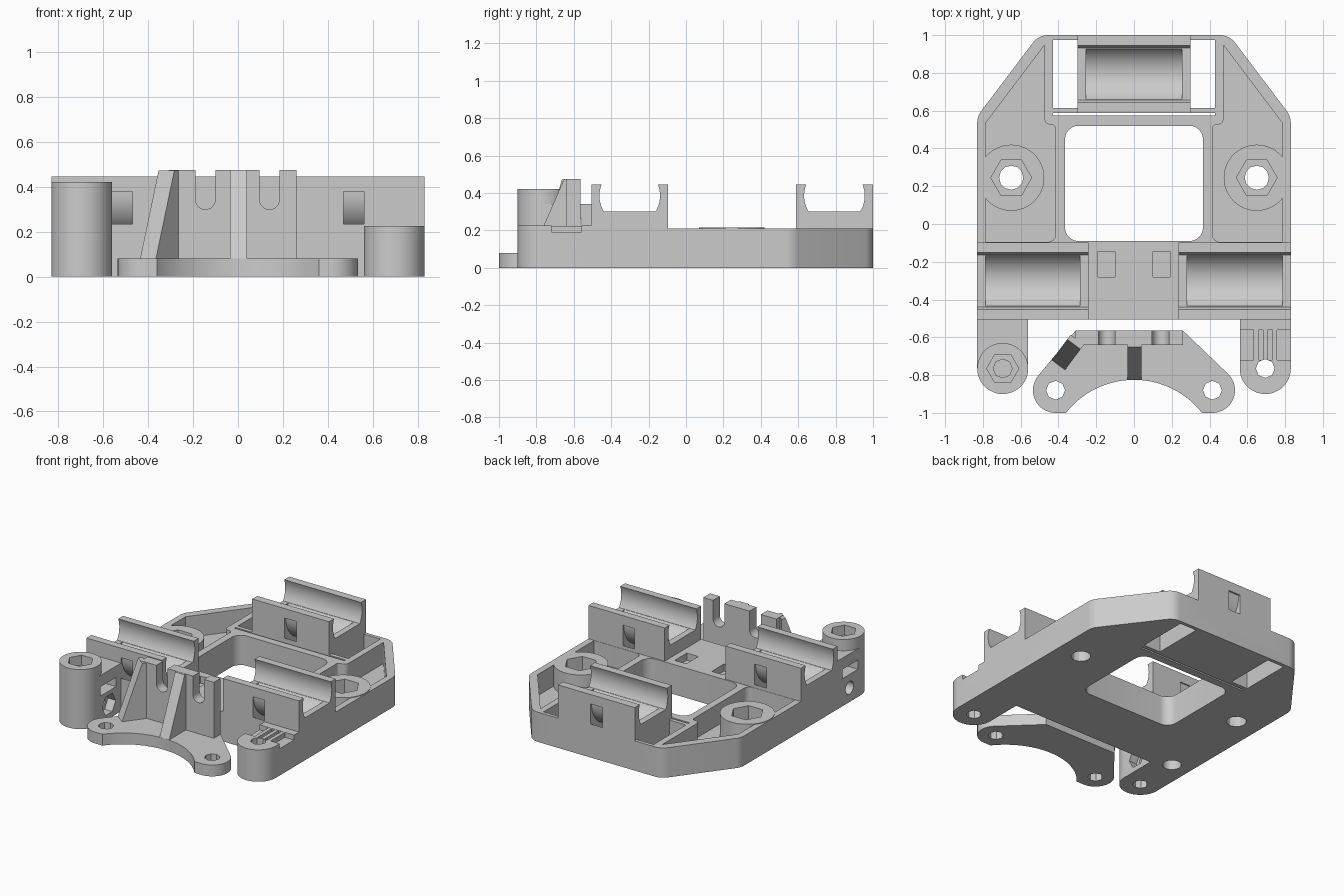
import bpy, bmesh, math
from mathutils import Vector

if "Cube" in bpy.data.objects:
    bpy.data.objects.remove(bpy.data.objects["Cube"])

grey = bpy.data.materials.new("plain_grey")
grey.diffuse_color = (0.6, 0.6, 0.6, 1)
grey.use_nodes = True
grey.node_tree.nodes["Principled BSDF"].inputs["Base Color"].default_value = grey.diffuse_color


def prism(name, pts, lo, hi, axis='Z'):
    """Extrude a profile: (x, y) along Z, or (y, z) along X, or (x, z) along Y."""
    place = {'Z': lambda a, b, t: (a, b, t), 'X': lambda a, b, t: (t, a, b),
             'Y': lambda a, b, t: (a, t, b)}[axis]
    bm = bmesh.new()
    ends = [[bm.verts.new(place(a, b, t)) for a, b in pts] for t in (lo, hi)]
    for ring in ends:
        bm.faces.new(ring)
    n = len(pts)
    for i in range(n):
        j = (i + 1) % n
        bm.faces.new((ends[0][i], ends[0][j], ends[1][j], ends[1][i]))
    bmesh.ops.recalc_face_normals(bm, faces=bm.faces)
    mesh = bpy.data.meshes.new(name)
    bm.to_mesh(mesh)
    bm.free()
    mesh.materials.append(grey)
    ob = bpy.data.objects.new(name, mesh)
    bpy.context.collection.objects.link(ob)
    return ob


def arc(cx, cy, r, a0, a1, n):
    return [(cx + r * math.cos(math.radians(a0 + (a1 - a0) * i / n)),
             cy + r * math.sin(math.radians(a0 + (a1 - a0) * i / n))) for i in range(n + 1)]


def circle(cx, cy, r, n=48):
    return arc(cx, cy, r, 0, 360, n)[:-1]


def rect(x0, x1, y0, y1):
    return [(x0, y0), (x1, y0), (x1, y1), (x0, y1)]


def rounded(corners, n=6):
    """Fillet a polygon given as (x, y, radius)."""
    out = []
    for i, (x, y, r) in enumerate(corners):
        p = Vector((x, y))
        if r == 0:
            out.append((x, y))
            continue
        a = (Vector(corners[i - 1][:2]) - p).normalized()
        b = (Vector(corners[(i + 1) % len(corners)][:2]) - p).normalized()
        half = a.angle(b) / 2
        c = p + (a + b).normalized() * (r / math.sin(half))
        u = p + a * (r / math.tan(half)) - c
        v = p + b * (r / math.tan(half)) - c
        out += [tuple(c + u.lerp(v, k / n).normalized() * r) for k in range(n + 1)]
    return out


def mirror(pts, s):
    return [(s * x, y) for x, y in pts]


def combine(target, op, tools):
    for tool in tools:
        mod = target.modifiers.new("op", 'BOOLEAN')
        mod.operation, mod.solver, mod.object = op, 'EXACT', tool
        bpy.context.view_layer.objects.active = target
        bpy.ops.object.modifier_apply(modifier=mod.name)
        bpy.data.objects.remove(tool)


def add(target, *a):
    combine(target, 'UNION', [prism("tool", *a)])


def cut(target, *a):
    combine(target, 'DIFFERENCE', [prism("tool", *a)])


# Carriage plate with chamfered, rounded back corners
half = [(0.83, -0.505, 0), (0.83, 0.57, 0.1), (0.505, 1.0, 0.1)]
carriage = prism("carriage", rounded(half + [(-x, y, r) for x, y, r in half[::-1]]), 0, 0.21)

# Side pockets, bosses and light windows beside the rear holder
pocket = rounded([(0.785, -0.095, 0), (0.785, 0.535, 0), (0.475, 0.945, 0),
                  (0.475, 0.525, 0.035), (0.415, 0.525, 0.02), (0.415, -0.095, 0.04)])
for s in (-1, 1):
    cut(carriage, mirror(pocket, s), 0.06, 0.4)
    add(carriage, circle(s * 0.65, 0.245, 0.175), 0.02, 0.214)
    cut(carriage, circle(s * 0.65, 0.245, 0.108, 6), 0.1, 0.4)
    cut(carriage, circle(s * 0.65, 0.245, 0.064, 12), -0.1, 0.3)
    cut(carriage, mirror(rect(0.3, 0.43, 0.615, 0.975), s), -0.1, 0.3)
cut(carriage, rounded([(-0.365, -0.09, 0.07), (0.365, -0.09, 0.07),
                       (0.365, 0.52, 0.07), (-0.365, 0.52, 0.07)]), -0.1, 0.3)
cut(carriage, rect(-0.43, 0.43, 0.574, 0.587), -0.1, 0.3)

# Bearing holders: block, end lips, bearing trough and cable tie channel
for x0, x1, y0, y1 in ((-0.83, -0.24, -0.505, -0.097), (0.235, 0.83, -0.505, -0.097),
                       (-0.3, 0.3, 0.587, 1.0)):
    xm, ym, zc = (x0 + x1) / 2, (y0 + y1) / 2, 0.385
    add(carriage, rect(x0, x1, y0, y1), 0.1, 0.445)
    lip = [p for p in circle(ym, zc, 0.162, 64) if p[1] > 0.3]
    dy = math.sqrt(0.162 ** 2 - (zc - 0.3) ** 2)
    k = next(i for i in range(64) if circle(ym, zc, 0.162, 64)[i][1] <= 0.3)
    lip[k:k] = [(ym - dy, 0.3), (ym + dy, 0.3)]
    cut(carriage, lip, x0 - 0.02, x1 + 0.02, 'X')
    cut(carriage, circle(ym, zc, 0.159, 64), x0 + 0.045, x1 - 0.045, 'X')
    ring = arc(ym, 0.378, 0.25, 180, 360, 32) + arc(ym, 0.378, 0.195, 360, 180, 32)
    tie = xm if abs(xm) < 0.1 else math.copysign(0.515, xm)
    cut(carriage, ring, tie - 0.046, tie + 0.046, 'X')

# Shallow slots in the bridge between the front holders
for s in (-1, 1):
    cut(carriage, mirror(rect(0.1, 0.19, -0.28, -0.145), s), 0.16, 0.4)

# Left lug: tall screw post, belt slot and cross hole with nut trap
add(carriage, rect(-0.83, -0.56, -0.765, -0.5), 0, 0.34)
add(carriage, circle(-0.695, -0.765, 0.135), 0, 0.42)
cut(carriage, rect(-0.735, -0.56, 0.195, 0.26), -0.9, -0.5, 'X')
cut(carriage, circle(-0.64, 0.1, 0.045, 16), -0.9, -0.5, 'X')
cut(carriage, circle(-0.64, 0.1, 0.075, 6), -0.62, -0.5, 'X')
cut(carriage, circle(-0.695, -0.765, 0.085, 6), 0.35, 0.5)
cut(carriage, circle(-0.695, -0.765, 0.05, 8), 0.3, 0.4)
cut(carriage, circle(-0.695, -0.765, 0.05, 8), -0.1, 0.28)
cut(carriage, circle(-0.69, -0.445, 0.06, 16), -0.1, 0.1)

# Right lug: low screw post with toothed belt seat
add(carriage, arc(0.695, -0.765, 0.135, 180, 360, 24) + [(0.83, -0.5), (0.56, -0.5)], 0, 0.225)
cut(carriage, rect(0.5, 0.9, -0.72, -0.56), 0.19, 0.3)
for i in range(3):
    x = 0.645 + 0.05 * i
    add(carriage, rect(x - 0.013, x + 0.013, -0.73, -0.55), 0.17, 0.224)
cut(carriage, circle(0.695, -0.765, 0.05, 8), -0.1, 0.3)

# Belt clamp: foot plate with concave front edge
outline = (arc(0, -1.283, 0.458, 38.2, 141.8, 32) + arc(-0.415, -0.88, 0.12, 270, 140, 16)
           + [(-0.31, -0.565), (0.26, -0.565)] + arc(0.415, -0.88, 0.12, 45, -90, 16))
clamp = prism("belt_clamp", outline, 0, 0.08)

# Clamp wall with two rounded screw notches
wall = [(-0.31, 0.04), (0.26, 0.04), (0.26, 0.475)]
for x in (0.14, -0.145):
    wall += [(x + 0.044, 0.475)] + arc(x, 0.343, 0.044, 0, -180, 12) + [(x - 0.044, 0.475)]
add(clamp, wall + [(-0.31, 0.475)], -0.64, -0.565, 'Y')

# Sloped ribs: one straight, one turned toward the left foot
add(clamp, [(-0.825, 0.079), (-0.6, 0.05), (-0.6, 0.474), (-0.652, 0.474)], -0.035, 0.04, 'X')
rib = prism("tool", [(-0.14, 0.07), (0.03, 0.07), (0.03, 0.473), (0.0, 0.473)], -0.044, 0.044, 'X')
rib.location = (-0.318, -0.637, 0)
rib.rotation_euler.z = math.radians(-37)
bpy.context.view_layer.update()
combine(clamp, 'UNION', [rib])
for s in (-1, 1):
    cut(clamp, circle(s * 0.415, -0.88, 0.05, 8), -0.1, 0.2)

# Smooth curved walls, keep hard edges
bpy.ops.object.select_all(action='DESELECT')
for ob in (carriage, clamp):
    ob.select_set(True)
bpy.context.view_layer.objects.active = carriage
bpy.ops.object.shade_smooth_by_angle(angle=math.radians(30))
